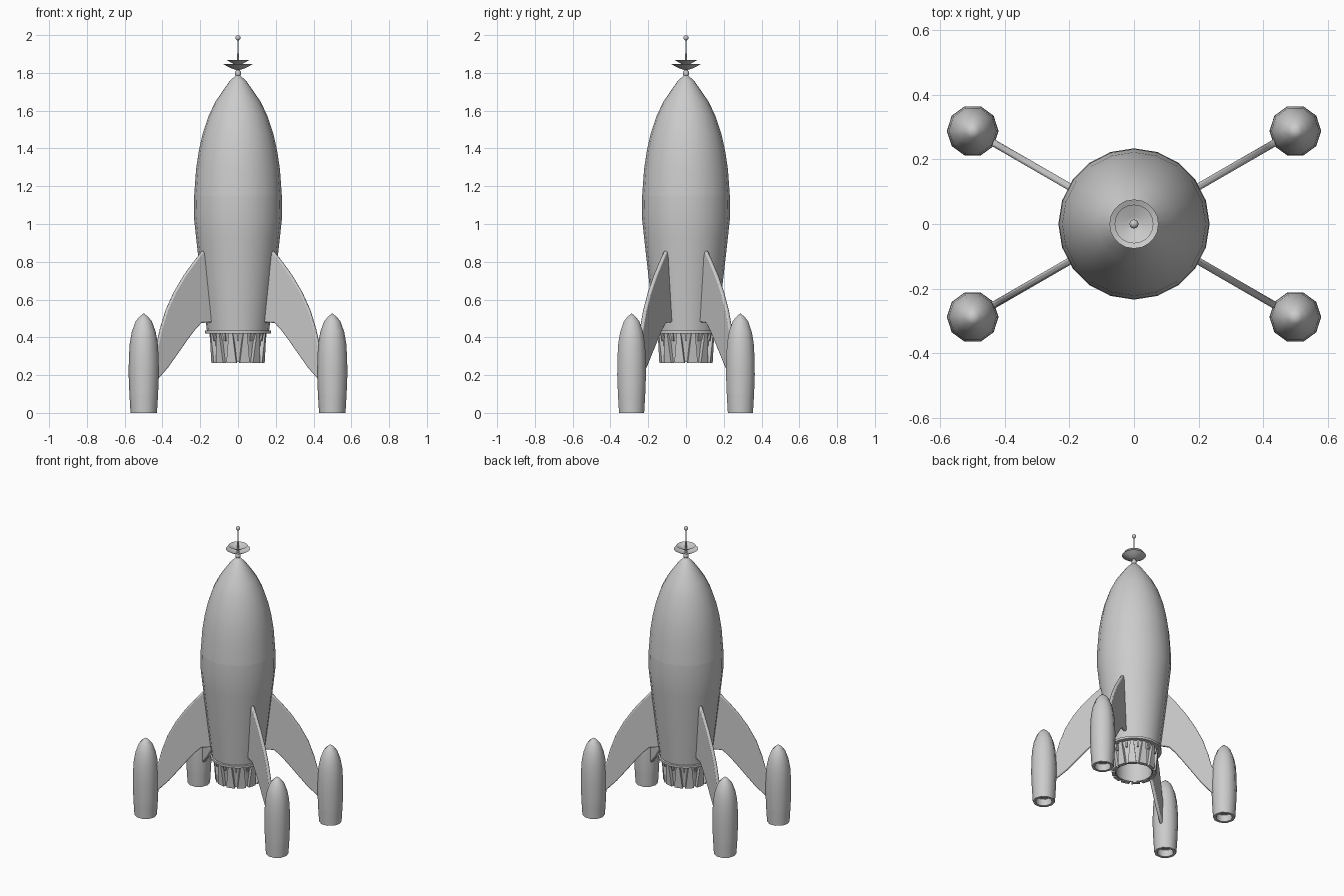
import bpy, bmesh, math
from mathutils import Matrix, Vector

if "Cube" in bpy.data.objects:
    bpy.data.objects.remove(bpy.data.objects["Cube"])


def finish(name, bm, angle=40):
    bmesh.ops.remove_doubles(bm, verts=bm.verts, dist=1e-5)
    bmesh.ops.recalc_face_normals(bm, faces=bm.faces)
    me = bpy.data.meshes.new(name)
    bm.to_mesh(me)
    bm.free()
    ob = bpy.data.objects.new(name, me)
    bpy.context.collection.objects.link(ob)
    bpy.ops.object.select_all(action='DESELECT')
    ob.select_set(True)
    bpy.context.view_layer.objects.active = ob
    bpy.ops.object.shade_smooth_by_angle(angle=math.radians(angle))
    return ob


def lathe(name, profile, sides, loc=(0, 0), angle=40):
    """Spin an (r, z) profile around a vertical axis."""
    bm = bmesh.new()
    rings = []
    for r, z in profile:
        rings.append([bm.verts.new((loc[0] + r * math.cos(math.tau * i / sides),
                                    loc[1] + r * math.sin(math.tau * i / sides), z))
                      for i in range(sides)])
    for a, b in zip(rings, rings[1:]):
        for i in range(sides):
            j = (i + 1) % sides
            bm.faces.new((a[i], a[j], b[j], b[i]))
    return finish(name, bm, angle)


# Hull sections, split at the panel seams
lathe("lower_hull", [(0.11, 0.42), (0.175, 0.42), (0.175, 0.435), (0.165, 0.437),
                     (0.178, 0.55), (0.196, 0.70), (0.212, 0.84), (0.222, 0.93)], 20)
lathe("middle_band", [(0.222, 0.93), (0.234, 1.04), (0.232, 1.15)], 20)
lathe("upper_hull", [(0.232, 1.15), (0.222, 1.29), (0.207, 1.39), (0.188, 1.475),
                     (0.155, 1.575), (0.118, 1.65), (0.077, 1.71)], 20)
lathe("nose_cone", [(0.077, 1.71), (0.045, 1.755), (0.012, 1.787), (0, 1.79)], 20)

# Antenna: collar, two dishes, mast and ball
lathe("antenna_collar", [(0.012, 1.785), (0.016, 1.792), (0.016, 1.805),
                         (0.01, 1.812), (0.01, 1.83), (0, 1.83)], 12)
lathe("lower_dish", [(0, 1.812), (0.03, 1.822), (0.055, 1.833), (0.076, 1.846),
                     (0.054, 1.836), (0.03, 1.827), (0, 1.822)], 20)
lathe("upper_dish", [(0, 1.84), (0.025, 1.848), (0.06, 1.868),
                     (0.025, 1.853), (0, 1.846)], 20)
lathe("antenna_mast", [(0.006, 1.80), (0.006, 1.88), (0.004, 1.90), (0.003, 1.985)], 8)
lathe("antenna_ball", [(0.014 * math.sin(math.pi * k / 8), 1.986 - 0.014 * math.cos(math.pi * k / 8))
                       for k in range(9)], 12)

# Main nozzle: hollow tube with a closed roof
lathe("engine_nozzle", [(0.145, 0.42), (0.13, 0.375), (0.125, 0.27), (0.113, 0.27),
                        (0.112, 0.40), (0, 0.41)], 24)


# Flared petals and short tabs around the nozzle
def plates(name, count, phase, sections):
    """Radial ring of tapered blocks; sections are (z, inner r, outer r, half width)."""
    bm = bmesh.new()
    for i in range(count):
        rot = Matrix.Rotation(math.tau * (i + phase) / count, 3, 'Z')
        loops = [[bm.verts.new(rot @ Vector(p)) for p in
                  ((r0, -w, z), (r1, -w, z), (r1, w, z), (r0, w, z))]
                 for z, r0, r1, w in sections]
        bm.faces.new(loops[0])
        bm.faces.new(loops[-1])
        for a, b in zip(loops, loops[1:]):
            for k in range(4):
                bm.faces.new((a[k], a[(k + 1) % 4], b[(k + 1) % 4], b[k]))
    return finish(name, bm, 30)


plates("nozzle_petals", 12, 0.5, [(0.425, 0.125, 0.152, 0.010), (0.36, 0.12, 0.147, 0.017),
                                  (0.265, 0.116, 0.139, 0.027)])
plates("nozzle_tabs", 12, 0, [(0.425, 0.125, 0.153, 0.007), (0.38, 0.122, 0.146, 0.005)])


# Swept fin outline in (radius, z), from the hull out to the pod
FIN = [(0.16, 0.48), (0.226, 0.476), (0.265, 0.44), (0.31, 0.388), (0.36, 0.326),
       (0.43, 0.24), (0.505, 0.165), (0.53, 0.165), (0.53, 0.33), (0.497, 0.36),
       (0.475, 0.445), (0.44, 0.545), (0.39, 0.64), (0.33, 0.728), (0.27, 0.80),
       (0.215, 0.86), (0.19, 0.80)]


def fin(name, direction):
    d = Vector((direction[0], direction[1], 0)).normalized()
    side = Vector((-d.y, d.x, 0)) * 0.011
    bm = bmesh.new()
    face = bm.faces.new([bm.verts.new(d * r + Vector((0, 0, z)) - side) for r, z in FIN])
    new = bmesh.ops.extrude_face_region(bm, geom=[face])['geom']
    bmesh.ops.translate(bm, vec=side * 2, verts=[v for v in new if isinstance(v, bmesh.types.BMVert)])
    ob = finish(name, bm, 50)
    bev = ob.modifiers.new("rounded_edges", 'BEVEL')
    bev.width = 0.007
    bev.segments = 2
    bev.limit_method = 'ANGLE'
    bev.angle_limit = math.radians(60)


# Four fins, each carrying a booster pod with a hollow tail
for sx, xn in ((-1, "left"), (1, "right")):
    for sy, yn in ((-1, "front"), (1, "back")):
        pos = (0.499 * sx, 0.288 * sy)
        tag = f"{yn}_{xn}"
        fin(f"fin_{tag}", pos)
        lathe(f"pod_{tag}", [(0.076, 0.10), (0.080, 0.20), (0.079, 0.29), (0.074, 0.37),
                             (0.063, 0.43), (0.043, 0.485), (0.022, 0.51), (0, 0.527)], 10, pos, 45)
        lathe(f"pod_tail_{tag}", [(0.076, 0.10), (0.070, 0), (0.052, 0),
                                  (0.050, 0.045), (0, 0.05)], 10, pos, 45)
